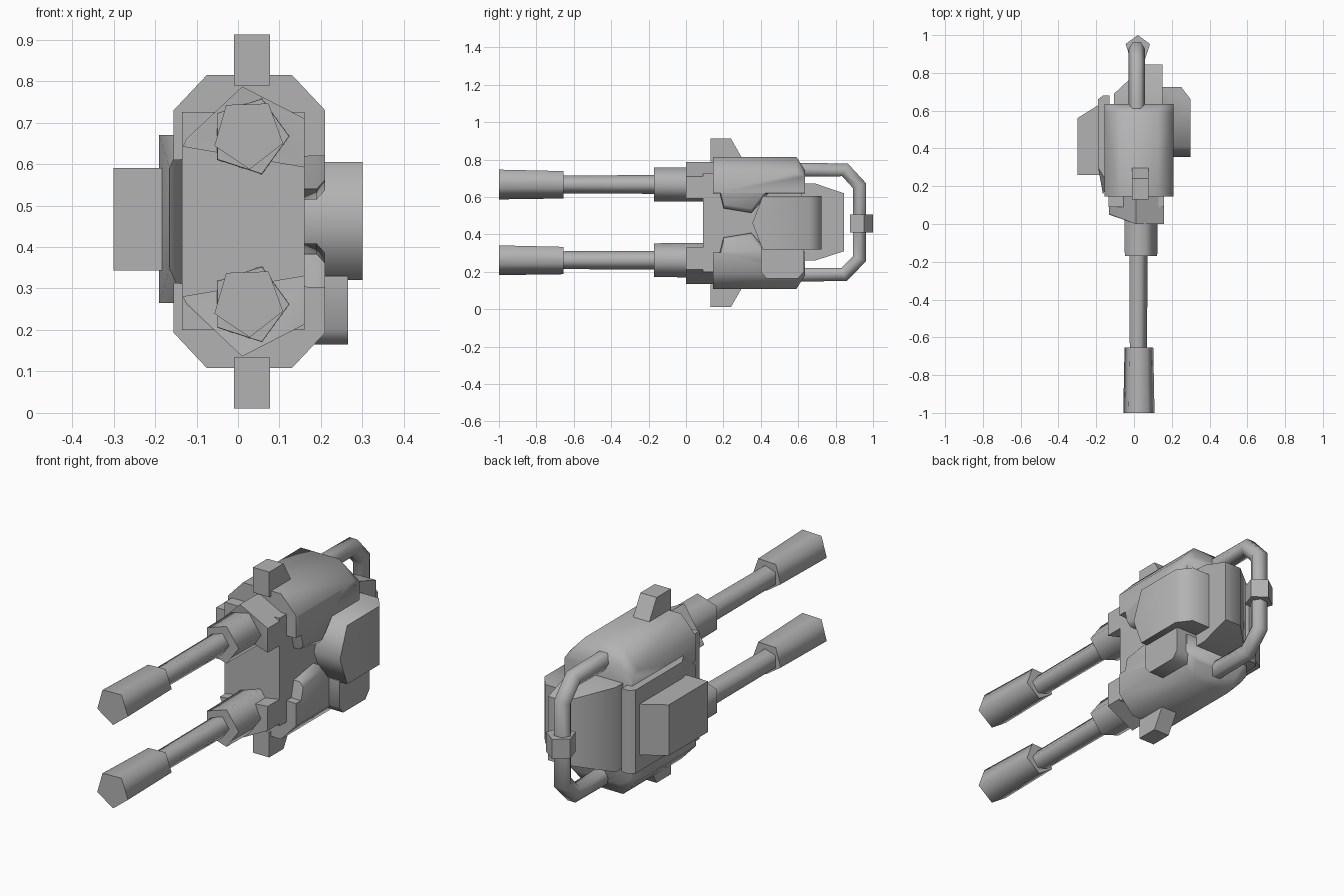
import bpy, bmesh, math
from mathutils import Vector

cube = bpy.data.objects.get("Cube")
if cube:
    bpy.data.objects.remove(cube, do_unlink=True)

GREY = (0.45, 0.45, 0.45, 1)
metal = bpy.data.materials.new("grey_metal")
metal.use_nodes = True
metal.diffuse_color = GREY
metal.node_tree.nodes["Principled BSDF"].inputs["Base Color"].default_value = GREY

MID_Z = 0.4625      # mirror plane between upper and lower halves
SPACING = 0.405     # distance between the two barrels


def finish(ob, angle):
    bpy.ops.object.select_all(action='DESELECT')
    ob.select_set(True)
    bpy.context.view_layer.objects.active = ob
    bpy.ops.object.shade_smooth_by_angle(angle=math.radians(angle))


def solid(name, points, angle=50):
    """Convex solid wrapped around the given corner points."""
    bm = bmesh.new()
    for p in points:
        bm.verts.new(p)
    bmesh.ops.convex_hull(bm, input=bm.verts[:])
    bmesh.ops.dissolve_limit(bm, angle_limit=0.02, verts=bm.verts[:], edges=bm.edges[:])
    bmesh.ops.recalc_face_normals(bm, faces=bm.faces[:])
    mesh = bpy.data.meshes.new(name)
    bm.to_mesh(mesh)
    bm.free()
    mesh.materials.append(metal)
    ob = bpy.data.objects.new(name, mesh)
    bpy.context.collection.objects.link(ob)
    finish(ob, angle)


def box(x0, x1, y0, y1, z0, z1):
    return [(x, y, z) for x in (x0, x1) for y in (y0, y1) for z in (z0, z1)]


def side(profile, x0, x1):
    """Extrude a (y, z) profile across x."""
    return [(x, y, z) for x in (x0, x1) for y, z in profile]


def slab(profile, z0, z1):
    """Extrude an (x, y) profile up z."""
    return [(x, y, z) for z in (z0, z1) for x, y in profile]


def front(profile, y0, y1):
    """Extrude an (x, z) profile along y."""
    return [(x, y, z) for y in (y0, y1) for x, z in profile]


def ring(cx, cz, y, r, start):
    angles = [math.radians(start + 72 * i) for i in range(5)]
    return [(cx + r * math.cos(a), y, cz + r * math.sin(a)) for a in angles]


# Core between the two shells
solid("core", box(-0.135, 0.16, 0.09, 0.62, 0.2, 0.725))

# Rear block with a slanted corner and sloped top and bottom
rear = []
for x, y in ((-0.105, 0.6), (-0.105, 0.69), (0.15, 0.6), (0.15, 0.69)):
    rear += [(x, y, 0.26), (x, y, 0.672)]
for x in (0.06, 0.15):
    rear += [(x, 0.845, 0.31), (x, 0.845, 0.62)]
solid("rear_block", rear)

# Parts mirrored between the upper and lower halves
shell_profile = [(-0.155, 0.61), (-0.155, 0.73), (-0.075, 0.815),
                 (0.13, 0.815), (0.21, 0.73), (0.21, 0.62)]
shell_end = [(-0.155, 0.61), (-0.155, 0.71), (-0.09, 0.745),
             (0.15, 0.745), (0.21, 0.71), (0.21, 0.62)]
flap = [(0.2, 0.54), (0.16, 0.7), (0.5, 0.7), (0.44, 0.62), (0.35, 0.515)]
mount = [(-0.133, 0.642), (-0.125, 0.66), (0.01, 0.787), (0.16, 0.71), (0.16, 0.592)]
halves = {
    "shell": front(shell_profile, 0.145, 0.59) + front(shell_end, 0.5, 0.635),
    "side_flap": side(flap, 0.13, 0.19) + side([(y, z + 0.022) for y, z in flap], 0.13, 0.21),
    "sight_fin": side([(0.13, 0.79), (0.13, 0.912), (0.24, 0.912), (0.31, 0.79)], -0.01, 0.077),
    "barrel_mount": [(x, 0.05 if x < 0 else 0.0, z) for x, z in mount]
                    + [(x, 0.2, z) for x, z in mount],
}
for part, points in halves.items():
    solid("upper_" + part, points)
    solid("lower_" + part, [(x, y, 2 * MID_Z - z - 0.002) for x, y, z in points])

# Twin barrels: pentagonal collar, rod and muzzle
for label, drop in (("upper", 0), ("lower", SPACING)):
    z = 0.667 - drop
    solid(label + "_collar", ring(0.028, z, -0.17, 0.095, 0)
          + ring(0.028, z, 0.1, 0.097, 0), 80)
    solid(label + "_rod", ring(0.018, z, -0.7, 0.05, 0)
          + ring(0.02, z, -0.1, 0.053, 0), 80)
    solid(label + "_muzzle", ring(0.025, z + 0.007, -1, 0.087, 56)
          + ring(0.025, z + 0.005, -0.655, 0.08, 56), 80)

# Side plate with tapered front edge, and the pack on it
plate = [(-0.165, 0.16, 0.35), (-0.165, 0.16, 0.59)]
for z in (0.265, 0.67):
    plate += [(-0.19, 0.3, z), (-0.19, 0.66, z), (-0.165, 0.68, z), (-0.13, 0.68, z), (-0.13, 0.2, z)]
solid("side_plate", plate)
solid("side_pack", slab([(-0.3, 0.26), (-0.3, 0.56), (-0.18, 0.635), (-0.18, 0.26)], 0.343, 0.59))

# Wedge-fronted box and the small box under it on the other side
wedge = [(0.355, 0.46), (0.41, 0.605), (0.725, 0.605), (0.725, 0.32), (0.41, 0.32)]
solid("ammo_box", side(wedge, 0.14, 0.25)
      + side([(min(y, 0.66), z) for y, z in wedge], 0.14, 0.3), 70)
solid("small_box", side([(0.4, 0.33), (0.63, 0.33), (0.63, 0.2), (0.6, 0.165),
                         (0.43, 0.165), (0.4, 0.2)], 0.14, 0.265))

# Bent rear pipe
path = [(0.58, 0.745), (0.85, 0.745), (0.928, 0.66), (0.928, 0.27), (0.845, 0.185), (0.58, 0.185)]
curve = bpy.data.curves.new("rear_pipe", 'CURVE')
curve.dimensions = '3D'
curve.bevel_depth = 0.043
curve.bevel_resolution = 1
curve.use_fill_caps = True
spline = curve.splines.new('POLY')
spline.points.add(len(path) - 1)
for point, (y, z) in zip(spline.points, path):
    point.co = (0.015, y, z, 1)
curve.materials.append(metal)
pipe = bpy.data.objects.new("rear_pipe", curve)
bpy.context.collection.objects.link(pipe)
bpy.ops.object.select_all(action='DESELECT')
pipe.select_set(True)
bpy.context.view_layer.objects.active = pipe
bpy.ops.object.convert(target='MESH')
finish(bpy.context.object, 70)

# Pentagonal clamp around the pipe
clamp = [Vector((x, 0.932 + w, 0)) for x, _, w in ring(0.02, 0, 0, 0.068, 90)]
solid("pipe_clamp", slab([(v.x, v.y) for v in clamp], 0.41, 0.505))
